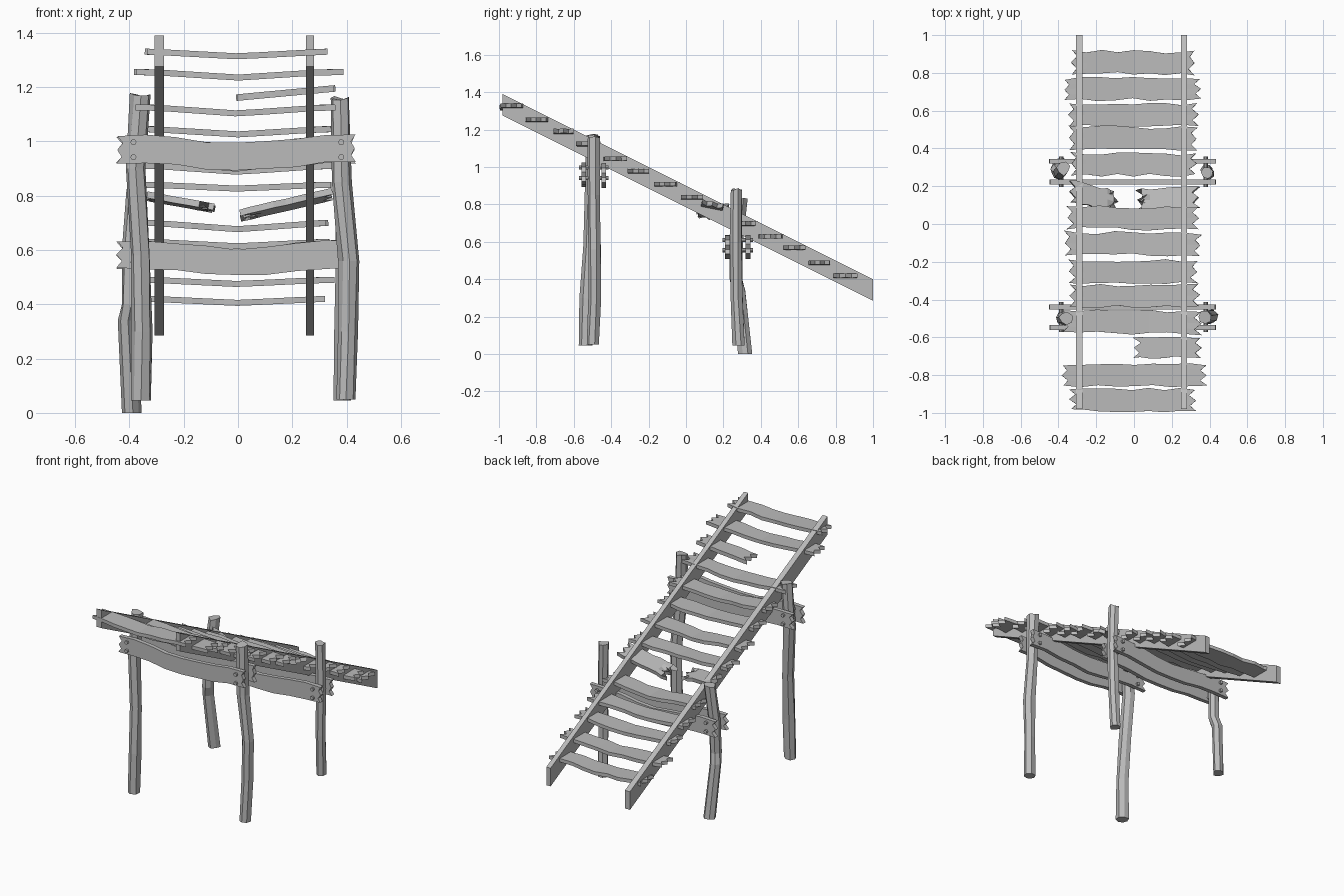
import bpy, bmesh, math, random
from mathutils import Vector

random.seed(7)
if "Cube" in bpy.data.objects:
    bpy.data.objects.remove(bpy.data.objects["Cube"])

wood = bpy.data.materials.new("grey_wood")
wood.use_nodes = True
GREY = (0.5, 0.5, 0.5, 1)
wood.diffuse_color = GREY
wood.node_tree.nodes["Principled BSDF"].inputs["Base Color"].default_value = GREY


def jit(a):
    return random.uniform(-a, a)


def finish(name, bm):
    bmesh.ops.recalc_face_normals(bm, faces=bm.faces[:])
    mesh = bpy.data.meshes.new(name)
    bm.to_mesh(mesh)
    bm.free()
    mesh.materials.append(wood)
    obj = bpy.data.objects.new(name, mesh)
    bpy.context.collection.objects.link(obj)
    return obj


def board(name, x0, x1, place, width, thick, ragged=(0.03, 0.03), wobble=0.006, rows=5):
    """Rough plank along x with toothed ends; place(x, across) gives the point."""
    bm = bmesh.new()
    cols = 8
    # each column has its own worn edges
    edges = [(-width / 2 + jit(wobble), width / 2 + jit(wobble)) for _ in range(cols + 1)]
    grid = []
    for r in range(rows):
        t = r / (rows - 1)
        tooth = r % 2
        a = x0 + ragged[0] * (tooth + random.random() * 0.4)
        b = x1 - ragged[1] * (tooth + random.random() * 0.4)
        line = []
        for c in range(cols + 1):
            # keep inner columns fixed so only the ends are toothed
            inner = x0 + (x1 - x0) * c / cols
            x = a if c == 0 else b if c == cols else inner
            lo, hi = edges[c]
            line.append(bm.verts.new(place(x, lo + (hi - lo) * t)))
        grid.append(line)
    for r in range(rows - 1):
        for c in range(cols):
            bm.faces.new((grid[r][c], grid[r][c + 1], grid[r + 1][c + 1], grid[r + 1][c]))
    obj = finish(name, bm)
    mod = obj.modifiers.new("thickness", "SOLIDIFY")
    mod.thickness = thick
    mod.offset = 0
    return obj


def sag(x, depth):
    return -depth * max(0, 1 - abs(x) / 0.32)


def tread(i, y, z, x0, x1):
    depth = random.uniform(0.014, 0.024)
    skew = jit(0.02)
    board(f"tread_{i}", x0, x1,
          lambda x, v: Vector((x, y + skew * x + v, z + sag(x, depth))),
          0.115, 0.022, wobble=0.009)


def broken_tread(name, y, x0, x1, z0, z1, skew, roll, ragged):
    def place(x, v):
        t = (x - x0) / (x1 - x0)
        return Vector((x, y + skew * (t - 0.5) + v, z0 + (z1 - z0) * t + roll * v))
    board(name, x0, x1, place, 0.11, 0.024, ragged, 0.008)


# Whole treads: y, z, left end, right end
treads = [
    (-0.93, 1.33, -0.345, 0.33), (-0.80, 1.255, -0.385, 0.39),
    (-0.52, 1.125, -0.38, 0.36), (-0.38, 1.045, -0.35, 0.35),
    (-0.25, 0.98, -0.35, 0.34), (-0.105, 0.91, -0.375, 0.36),
    (0.03, 0.84, -0.36, 0.35), (0.315, 0.70, -0.34, 0.335),
    (0.455, 0.63, -0.35, 0.34), (0.575, 0.57, -0.35, 0.345),
    (0.715, 0.49, -0.375, 0.36), (0.855, 0.42, -0.335, 0.33),
]
for i, t in enumerate(treads):
    tread(i + 1, *t)

# Snapped treads
broken_tread("broken_tread_top", -0.65, -0.015, 0.36, 1.16, 1.195, 0, 0, (0.04, 0.03))
broken_tread("broken_tread_right", 0.145, -0.345, -0.075, 0.80, 0.75, -0.06, -0.1, (0.03, 0.05))
broken_tread("broken_tread_left", 0.135, 0.0, 0.35, 0.725, 0.805, 0.03, -0.2, (0.06, 0.03))

# Sloping side rails
for name, x0, x1 in (("rail_right", -0.307, -0.272), ("rail_left", 0.25, 0.28)):
    bm = bmesh.new()
    profile = [(-0.98, 1.275), (-0.98, 1.39), (1.0, 0.4), (1.0, 0.285)]
    face = bm.faces.new([bm.verts.new((x0, y, z)) for y, z in profile])
    ext = bmesh.ops.extrude_face_region(bm, geom=[face])
    bmesh.ops.translate(bm, vec=(x1 - x0, 0, 0),
                        verts=[g for g in ext["geom"] if isinstance(g, bmesh.types.BMVert)])
    finish(name, bm)


def post(name, path, radius=0.037, sides=7):
    """Crooked, faceted post through the path points."""
    bm = bmesh.new()
    shape = [radius * random.uniform(0.85, 1.08) for _ in range(sides)]
    rings = []
    for p in path:
        ring = []
        for k in range(sides):
            a = math.tau * k / sides + 0.3
            r = shape[k] + jit(0.004)
            ring.append(bm.verts.new((p[0] + r * math.cos(a), p[1] + r * math.sin(a), p[2])))
        rings.append(ring)
    for lo, hi in zip(rings, rings[1:]):
        for k in range(sides):
            n = (k + 1) % sides
            bm.faces.new((lo[k], lo[n], hi[n], hi[k]))
    bm.faces.new(rings[0])
    bm.faces.new(rings[-1])
    for v in rings[-1]:
        v.co.z += jit(0.008)
    finish(name, bm)


post("front_leg_right", [(-0.36, -0.535, 0.045), (-0.355, -0.53, 0.3), (-0.36, -0.51, 0.58),
                         (-0.38, -0.50, 0.9), (-0.36, -0.50, 1.17)])
post("front_leg_left", [(0.395, -0.50, 0.05), (0.405, -0.49, 0.3), (0.408, -0.49, 0.56),
                        (0.38, -0.495, 0.85), (0.375, -0.495, 1.16)])
post("rear_leg_right", [(-0.39, 0.32, 0), (-0.408, 0.285, 0.34), (-0.395, 0.27, 0.4),
                        (-0.39, 0.275, 0.6), (-0.375, 0.295, 0.83)])
post("rear_leg_left", [(0.385, 0.285, 0.045), (0.39, 0.27, 0.3), (0.395, 0.27, 0.6),
                       (0.388, 0.27, 0.88)], 0.034)


# Paired cross beams clamped around the legs, with bolts
def beam(name, y, z):
    board(name, -0.45, 0.435,
          lambda x, v: Vector((x, y, z + v + sag(x, 0.03))), 0.1, 0.026, (0.02, 0.015), 0.005)


def bolt(name, x, y0, y1, z):
    bm = bmesh.new()
    bmesh.ops.create_cone(bm, cap_ends=True, segments=8, radius1=0.011, radius2=0.011, depth=y1 - y0)
    for v in bm.verts:
        v.co = Vector((x + v.co.x, (y0 + y1) / 2 + v.co.z, z + v.co.y))
    finish(name, bm)


for place, y0, y1, z in (("front", -0.547, -0.44, 0.97), ("rear", 0.222, 0.332, 0.583)):
    beam(place + "_beam_outer", y0, z)
    beam(place + "_beam_inner", y1, z)
    for side, x in (("right", -0.385), ("left", 0.38)):
        for level, dz in (("upper", 0.027), ("lower", -0.028)):
            bolt(f"{place}_{side}_{level}_bolt", x, y0 - 0.026, y1 + 0.026, z + dz)
